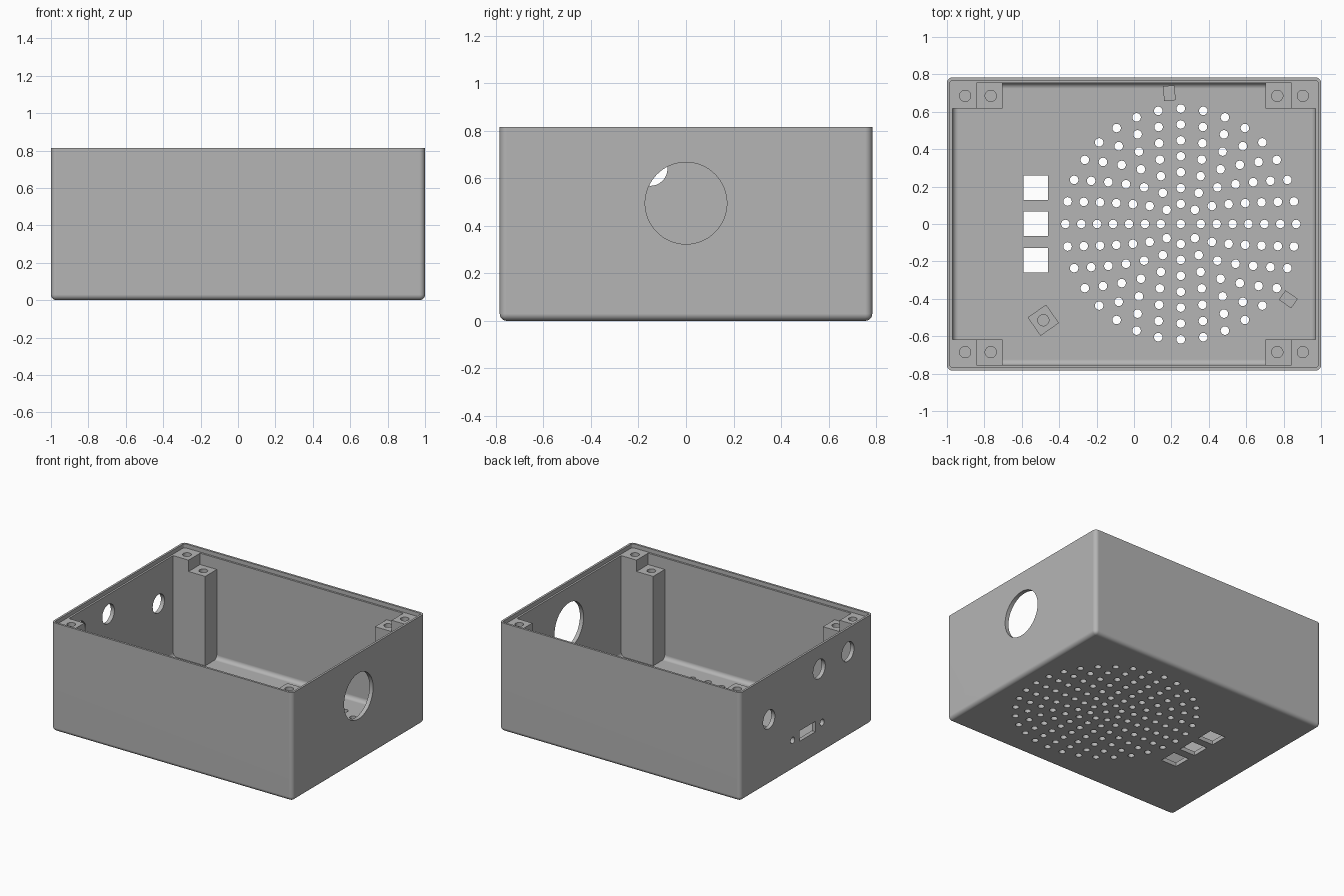
import bpy, bmesh, math
from mathutils import Matrix, Vector

if "Cube" in bpy.data.objects:
    bpy.data.objects.remove(bpy.data.objects["Cube"])

grey = bpy.data.materials.new("plain_grey")
grey.use_nodes = True
grey.diffuse_color = (0.46, 0.46, 0.46, 1)
grey.node_tree.nodes["Principled BSDF"].inputs["Base Color"].default_value = (0.46, 0.46, 0.46, 1)

HALF_X, HALF_Y, TOP = 1.0, 0.784, 0.815
WALL, FLOOR, LEDGE = 0.03, 0.03, 0.785
GRILLE_X = 0.25


def add_box(bm, lo, hi, turn=0.0):
    """Box between two corners, optionally turned about its own upright axis."""
    lo, hi = Vector(lo), Vector(hi)
    place = (Matrix.Translation((lo + hi) / 2) @ Matrix.Rotation(turn, 4, 'Z')
             @ Matrix.Diagonal((*(hi - lo), 1)))
    bmesh.ops.create_cube(bm, size=1, matrix=place)


def add_cylinder(bm, centre, radius, depth, axis='Z', sides=32):
    place = Matrix.Translation(centre)
    if axis == 'X':
        place = place @ Matrix.Rotation(math.pi / 2, 4, 'Y')
    bmesh.ops.create_cone(bm, cap_ends=True, segments=sides, radius1=radius,
                          radius2=radius, depth=depth, matrix=place)


def round_edges(bm, radius, bottom=True, segments=5):
    """Round the upright edges and, if wanted, the bottom edges."""
    low = min(v.co.z for v in bm.verts)
    edges = [e for e in bm.edges
             if abs(e.verts[0].co.z - e.verts[1].co.z) > 0.01
             or (bottom and all(v.co.z < low + 0.001 for v in e.verts))]
    bmesh.ops.bevel(bm, geom=edges, offset=radius, segments=segments,
                    profile=0.5, affect='EDGES')


def make_object(name, bm):
    bmesh.ops.recalc_face_normals(bm, faces=bm.faces)
    mesh = bpy.data.meshes.new(name)
    bm.to_mesh(mesh)
    bm.free()
    mesh.materials.append(grey)
    obj = bpy.data.objects.new(name, mesh)
    bpy.context.collection.objects.link(obj)
    return obj


def activate(obj):
    bpy.ops.object.select_all(action='DESELECT')
    obj.select_set(True)
    bpy.context.view_layer.objects.active = obj


def cut(obj, bm):
    """Subtract the cutter mesh from the object."""
    cutter = make_object("cutter", bm)
    cutter.hide_render = True
    mod = obj.modifiers.new("cut", 'BOOLEAN')
    mod.operation, mod.solver, mod.object = 'DIFFERENCE', 'EXACT', cutter
    activate(obj)
    bpy.ops.object.modifier_apply(modifier=mod.name)
    bpy.data.objects.remove(cutter)


def finish(obj):
    activate(obj)
    bpy.ops.object.shade_smooth_by_angle(angle=math.radians(30))
    mod = obj.modifiers.new("flat_walls", 'WEIGHTED_NORMAL')
    mod.keep_sharp = True


# Open case with rounded outside
bm = bmesh.new()
add_box(bm, (-HALF_X, -HALF_Y, 0), (HALF_X, HALF_Y, TOP))
round_edges(bm, 0.03)
case = make_object("case", bm)

# Hollow inside, then the wider step for the lid
inner_x, inner_y = HALF_X - WALL, HALF_Y - WALL
bm = bmesh.new()
add_box(bm, (-inner_x, -inner_y, FLOOR), (inner_x, inner_y, 1))
round_edges(bm, 0.03)
cut(case, bm)
bm = bmesh.new()
lip_x, lip_y = HALF_X - 0.016, HALF_Y - 0.016
add_box(bm, (-lip_x, -lip_y, LEDGE), (lip_x, lip_y, 1))
round_edges(bm, 0.015, bottom=False)
cut(case, bm)

# Openings in the side walls
bm = bmesh.new()
add_cylinder(bm, (HALF_X, 0, 0.495), 0.172, 0.2, 'X', 64)
for y, z, radius in ((0.445, 0.49, 0.07), (-0.15, 0.64, 0.072), (-0.49, 0.64, 0.072),
                     (0.165, 0.226, 0.024), (-0.185, 0.226, 0.024)):
    add_cylinder(bm, (-HALF_X, y, z), radius, 0.2, 'X')
add_box(bm, (-1.1, -0.105, 0.187), (-0.9, 0.085, 0.265))
cut(case, bm)

# Floor openings: square windows and rings of grille holes
bm = bmesh.new()
for y in (-0.193, 0.002, 0.193):
    add_box(bm, (-0.591, y - 0.066, -0.1), (-0.461, y + 0.066, 0.1))
add_cylinder(bm, (GRILLE_X, 0, 0), 0.023, 0.2, sides=16)
for ring in range(7):
    count, radius = 8 + 4 * ring, 0.107 + 0.085 * ring
    for i in range(count):
        a = math.tau * i / count
        add_cylinder(bm, (GRILLE_X + radius * math.cos(a), radius * math.sin(a), 0),
                     0.023, 0.2, sides=16)
cut(case, bm)
finish(case)

# Screw posts in the four corners: a tall lid post beside a lower one
for sx, side in ((-1, "right"), (1, "left")):
    for sy, end in ((-1, "front"), (1, "back")):
        for kind, x0, x1, hole_x, top in (("lid", 0.842, 0.975, 0.903, LEDGE),
                                          ("board", 0.704, 0.842, 0.766, 0.70)):
            bm = bmesh.new()
            xs, ys = sorted((sx * x0, sx * x1)), sorted((sy * 0.617, sy * 0.758))
            add_box(bm, (xs[0], ys[0], 0.015), (xs[1], ys[1], top))
            post = make_object(f"{kind}_post_{end}_{side}", bm)
            bm = bmesh.new()
            add_cylinder(bm, (sx * hole_x, sy * 0.685, top), 0.03, 0.4)
            cut(post, bm)
            finish(post)

# Three mounts around the grille; the outer one has a screw hole
for name, degrees, reach, length, width, screw in (
        ("back_mount", 95, 0.702, 0.08, 0.062, False),
        ("left_mount", -35, 0.702, 0.08, 0.062, False),
        ("screw_mount", 215, 0.897, 0.12, 0.12, True)):
    a = math.radians(degrees)
    x, y = GRILLE_X + reach * math.cos(a), reach * math.sin(a)
    bm = bmesh.new()
    add_box(bm, (x - length / 2, y - width / 2, 0.015),
            (x + length / 2, y + width / 2, 0.12), a)
    mount = make_object(name, bm)
    if screw:
        bm = bmesh.new()
        add_cylinder(bm, (x, y, 0.12), 0.03, 0.16)
        cut(mount, bm)
    finish(mount)
